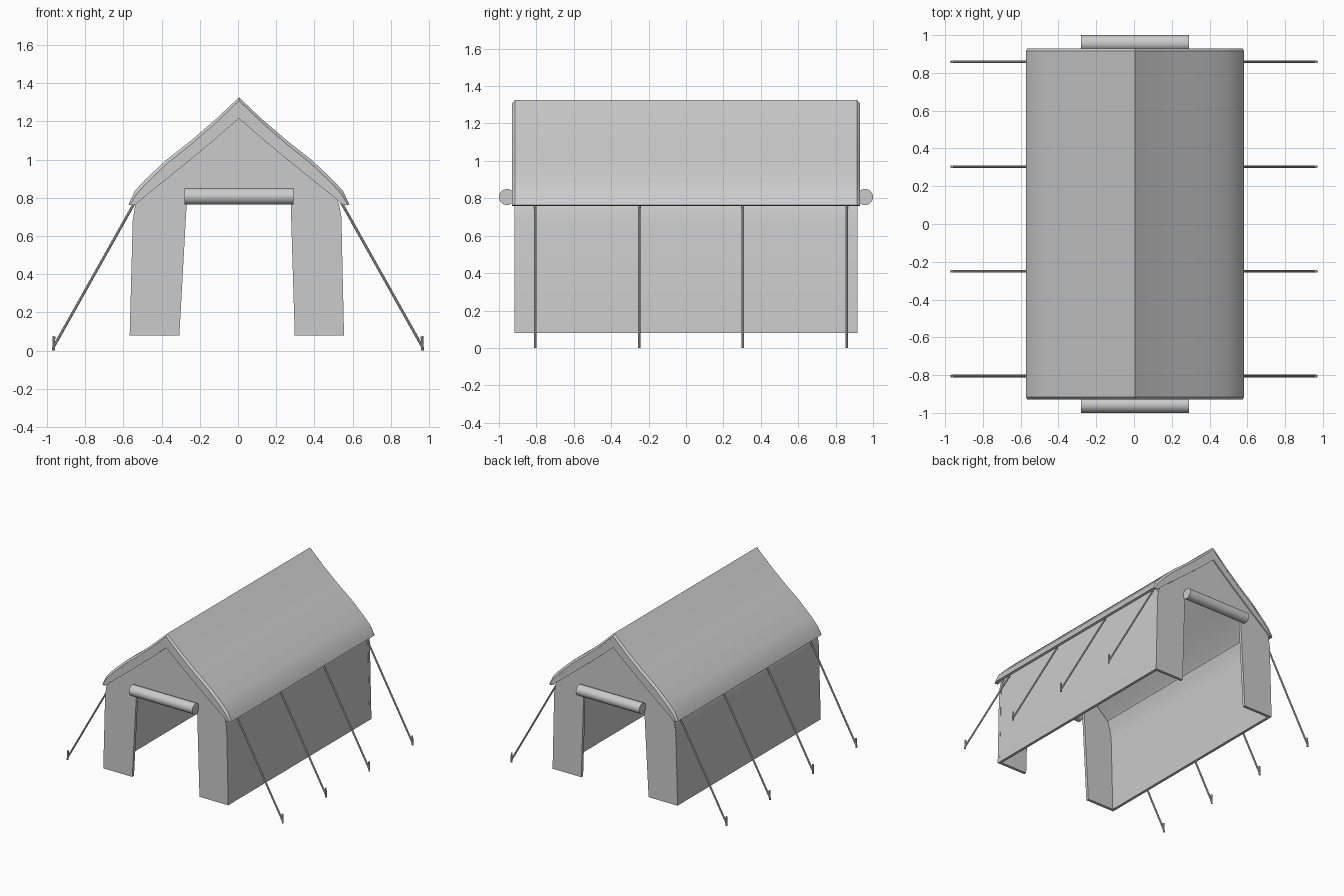
import bpy, bmesh
from mathutils import Vector

if "Cube" in bpy.data.objects:
    bpy.data.objects.remove(bpy.data.objects["Cube"])


def loft(name, sections, smooth=True):
    """Closed solid through (y, [(x, z), ...]) cross-sections."""
    bm = bmesh.new()
    rings = [[bm.verts.new((x, y, z)) for x, z in pts] for y, pts in sections]
    n = len(rings[0])
    for a, b in zip(rings, rings[1:]):
        for i in range(n):
            j = (i + 1) % n
            bm.faces.new((a[i], a[j], b[j], b[i]))
    bm.faces.new(rings[0])
    bm.faces.new(rings[-1])
    bmesh.ops.recalc_face_normals(bm, faces=bm.faces)
    me = bpy.data.meshes.new(name)
    bm.to_mesh(me)
    bm.free()
    ob = bpy.data.objects.new(name, me)
    bpy.context.collection.objects.link(ob)
    if smooth:
        shade(ob)
    return ob


def shade(ob):
    bpy.ops.object.select_all(action='DESELECT')
    ob.select_set(True)
    bpy.context.view_layer.objects.active = ob
    bpy.ops.object.shade_smooth_by_angle(angle=0.5)


def rod(name, p, q, r, sides=8):
    """Cylinder from p to q."""
    p, q = Vector(p), Vector(q)
    d = q - p
    bpy.ops.mesh.primitive_cylinder_add(
        vertices=sides, radius=r, depth=d.length, location=(p + q) / 2,
        rotation=d.to_track_quat('Z', 'Y').to_euler())
    ob = bpy.context.object
    ob.name = name
    shade(ob)
    return ob


def mirrored(half, cx):
    """Half profile, ridge first -> full profile from left to right."""
    return ([(cx - x, z) for x, z in reversed(half) if x > 0]
            + [(cx + x, z) for x, z in half])


def band(outer, inner, cx=0.005):
    return mirrored(outer, cx) + mirrored(inner, cx)[::-1]


# Canvas roof: sagging slopes, curled eaves and softened end edges
outer = [(0, 1.325), (0.12, 1.212), (0.25, 1.10), (0.38, 0.998),
         (0.49, 0.895), (0.545, 0.835), (0.578, 0.765)]
edge = [(x * 0.985, z - 0.017) for x, z in outer[:-1]] + [(0.570, 0.763)]
inner = [(x * 0.97, z - 0.03) for x, z in outer[:-1]] + [(0.560, 0.760)]
loft("roof", [(-0.93, band(edge, inner)), (-0.915, band(outer, inner)),
              (0.915, band(outer, inner)), (0.93, band(edge, inner))])

# Gable trim hanging below each roof end
trim_in = [(0, 1.215), (0.12, 1.11), (0.25, 1.002), (0.38, 0.897),
           (0.47, 0.825), (0.51, 0.793), (0.54, 0.764)]
for side, s in (("front", -1), ("back", 1)):
    ring = band(inner, trim_in)
    loft(side + "_gable_trim", [(s * 0.912, ring), (s * 0.928, ring)])

    # End wall with its tapered doorway
    wall = [(-0.567, 0.08), (-0.550, 0.66), (-0.538, 0.73), (-0.52, 0.80),
            (0.005, 1.25), (0.515, 0.80), (0.530, 0.76), (0.541, 0.70),
            (0.555, 0.08), (0.297, 0.08), (0.275, 0.80), (-0.267, 0.80),
            (-0.307, 0.08)]
    loft(side + "_wall", [(s * 0.895, wall), (s * 0.918, wall)])

    # Rolled-up door flap
    rod(side + "_door_roll", (-0.28, s * 0.957, 0.807),
        (0.29, s * 0.957, 0.807), 0.043, 24)

for side, s in (("left", -1), ("right", 1)):
    # Long side wall
    prof = [(0.561, 0.08), (0.545, 0.68), (0.534, 0.75), (0.51, 0.82),
            (0.488, 0.82), (0.512, 0.75), (0.523, 0.68), (0.539, 0.08)]
    prof = [(s * x - 0.006, z) for x, z in prof]
    loft(side + "_wall", [(-0.917, prof), (0.917, prof)])

    # Guy ropes and ground pegs
    for i in range(4):
        y = -0.805 + i * 0.5545
        rod(f"{side}_rope_{i}", (s * 0.535, y, 0.785), (s * 0.966, y, 0.018), 0.007)
        rod(f"{side}_peg_{i}", (s * 0.966, y, 0.0), (s * 0.963, y, 0.075), 0.007)
